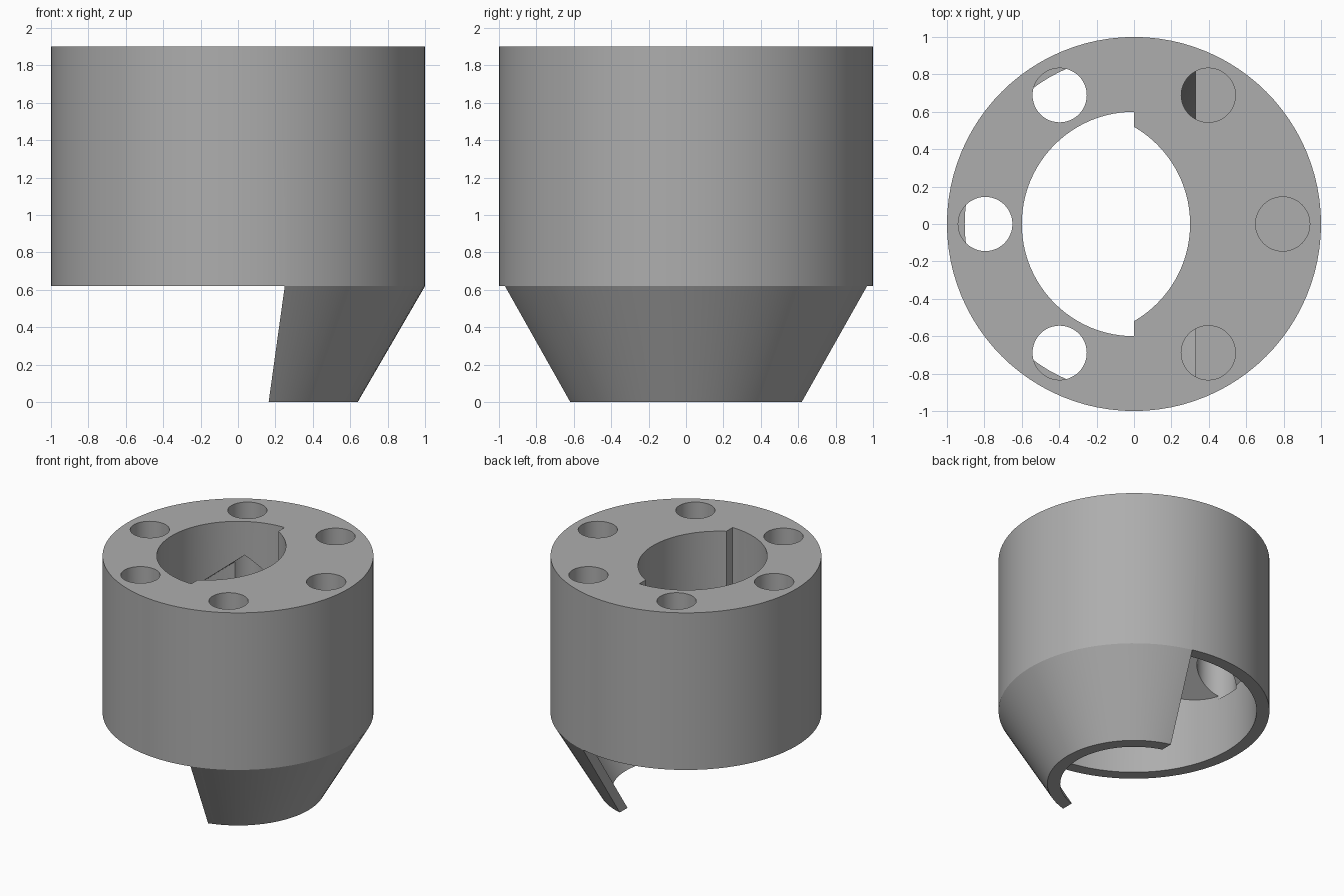
import bpy, bmesh
from math import cos, sin, pi
from mathutils import Vector, Matrix

if "Cube" in bpy.data.objects:
    bpy.data.objects.remove(bpy.data.objects["Cube"], do_unlink=True)

TOP, SHOULDER = 1.9, 0.62
grey = bpy.data.materials.new("plain_grey")
grey.use_nodes = True
grey.diffuse_color = (0.42, 0.42, 0.42, 1)
grey.node_tree.nodes["Principled BSDF"].inputs["Base Color"].default_value = (0.42, 0.42, 0.42, 1)


def make_object(name, bm):
    bmesh.ops.recalc_face_normals(bm, faces=bm.faces)
    mesh = bpy.data.meshes.new(name)
    bm.to_mesh(mesh)
    bm.free()
    mesh.materials.append(grey)
    obj = bpy.data.objects.new(name, mesh)
    bpy.context.collection.objects.link(obj)
    return obj


def lathe(name, profile, centre=(0, 0), sides=96, trims=()):
    """Solid of stacked rings; each trim removes what lies along its normal."""
    bm = bmesh.new()
    rings = [[bm.verts.new((centre[0] + r * cos(2 * pi * i / sides),
                            centre[1] + r * sin(2 * pi * i / sides), z))
              for i in range(sides)] for r, z in profile]
    for low, high in zip(rings, rings[1:]):
        for i in range(sides):
            j = (i + 1) % sides
            bm.faces.new((low[i], low[j], high[j], high[i]))
    bm.faces.new(rings[0])
    bm.faces.new(rings[-1])
    for point, normal in trims:
        geom = bm.verts[:] + bm.edges[:] + bm.faces[:]
        cut = bmesh.ops.bisect_plane(bm, geom=geom, plane_co=point,
                                     plane_no=normal, clear_outer=True)
        edges = [e for e in cut["geom_cut"] if isinstance(e, bmesh.types.BMEdge)]
        bmesh.ops.edgeloop_fill(bm, edges=edges)
    return make_object(name, bm)


def prism(name, outline, half_depth):
    """Extrude an outline in x and z along y."""
    bm = bmesh.new()
    face = bm.faces.new([bm.verts.new((x, -half_depth, z)) for x, z in outline])
    out = bmesh.ops.extrude_face_region(bm, geom=[face])
    verts = [v for v in out["geom"] if isinstance(v, bmesh.types.BMVert)]
    bmesh.ops.translate(bm, verts=verts, vec=(0, 2 * half_depth, 0))
    return make_object(name, bm)


def cut(target, cutter):
    cutter.hide_render = True
    mod = target.modifiers.new("cut", "BOOLEAN")
    mod.operation, mod.solver, mod.object = "DIFFERENCE", "EXACT", cutter
    bpy.context.view_layer.objects.active = target
    bpy.ops.object.modifier_apply(modifier=mod.name)
    bpy.data.objects.remove(cutter, do_unlink=True)


# Round housing with a tapered lower end
body = lathe("housing", [(0.64, 0), (1, SHOULDER), (1, TOP)])

# Remove most of the taper, leaving the lip on one side
cut(body, prism("lip_cutter", [(-1.3, -0.1), (0.15, -0.1),
                               (0.25, SHOULDER), (-1.3, SHOULDER)], 1.3))

# Hollow interior with a ridged sloping ceiling
cut(body, lathe("cavity_cutter", [(0.539, -0.01), (0.905, SHOULDER), (0.905, 2.2)],
                trims=[((0, 0, TOP - 0.02), (-0.84, 0, 1)),
                       ((0.33, 0, 1.1), (0.83, 0, 1))]))

# Stepped central opening made of two offset part circles
cut(body, lathe("left_opening_cutter", [(0.6, 1.0), (0.6, 2.1)],
                trims=[((0, 0, 0), (1, 0, 0))]))
cut(body, lathe("right_opening_cutter", [(0.6, 1.0), (0.6, 2.1)], centre=(-0.3, 0),
                trims=[((-0.02, 0, 0), (-1, 0, 0))]))

# Ring of six bolt holes
for k in range(6):
    a = k * pi / 3
    cut(body, lathe("bolt_hole_cutter", [(0.145, 1.1), (0.145, 2.1)],
                    centre=(0.795 * cos(a), 0.795 * sin(a)), sides=48))

# Smooth curved walls, keep the rims crisp
bpy.ops.object.select_all(action="DESELECT")
body.select_set(True)
bpy.context.view_layer.objects.active = body
bpy.ops.object.shade_smooth_by_angle(angle=0.45)
